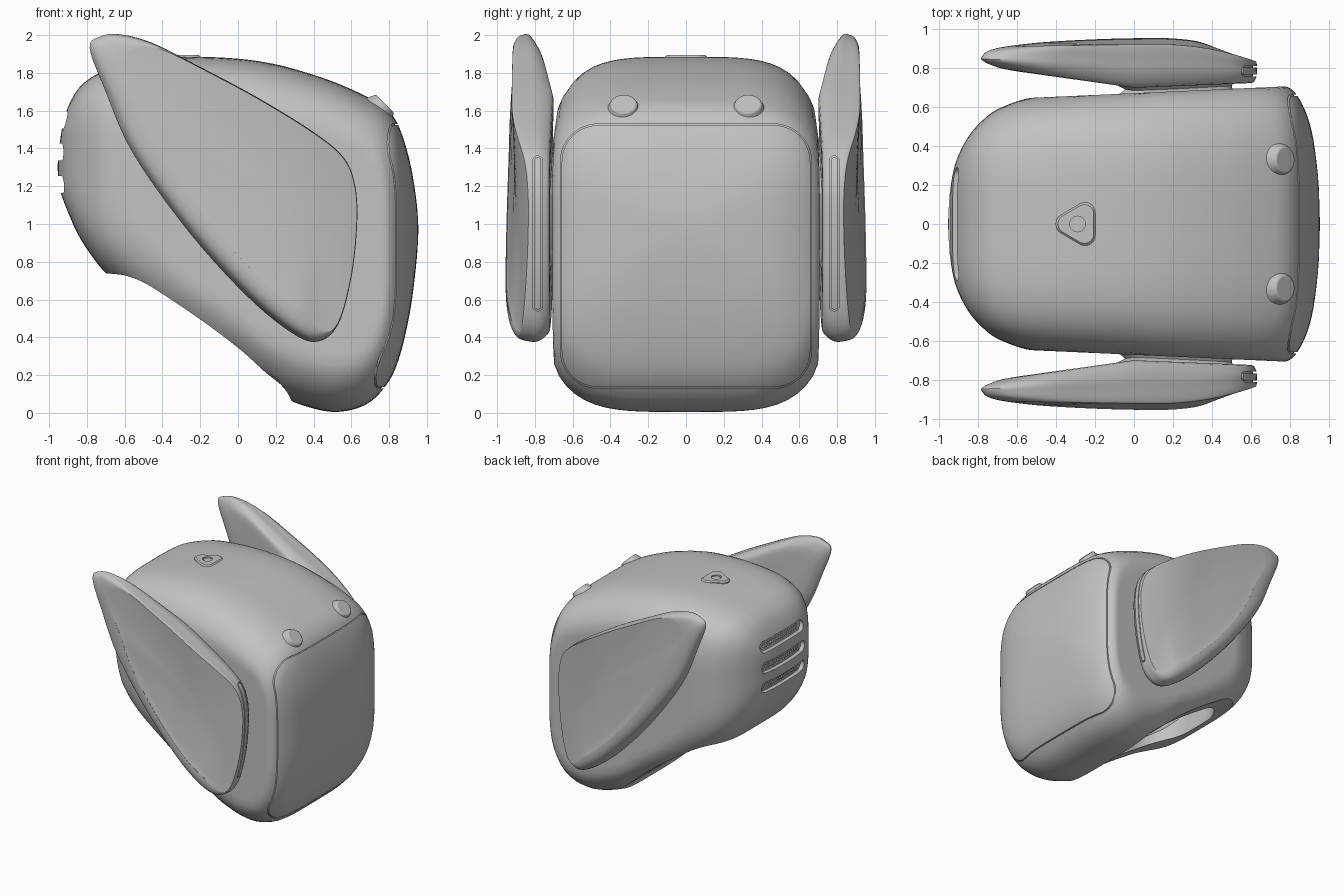
import bpy, bmesh, math
from mathutils import Matrix, Vector
from mathutils.bvhtree import BVHTree

if "Cube" in bpy.data.objects:
    bpy.data.objects.remove(bpy.data.objects["Cube"], do_unlink=True)

GREY = (.54, .54, .54, 1)
shell_grey = bpy.data.materials.new("shell grey")
shell_grey.use_nodes = True
shell_grey.diffuse_color = GREY
shell_grey.node_tree.nodes["Principled BSDF"].inputs["Base Color"].default_value = GREY


def smooth(rows, steps, closed=False):
    """Catmull-Rom curve through rows of numbers."""
    count, out = len(rows), []
    pick = lambda k: rows[k % count] if closed else rows[min(max(k, 0), count - 1)]
    for i in range(count if closed else count - 1):
        a, b, c, d = (pick(i + k) for k in (-1, 0, 1, 2))
        for s in range(steps):
            t = s / steps
            out.append(tuple(
                q + t * (r - p + t * (2*p - 5*q + 4*r - e + t * (3*(q - r) + e - p))) / 2
                for p, q, r, e in zip(a, b, c, d)))
    if not closed:
        out.append(rows[-1])
    return out


def add_loft(bm, rings, loop=False):
    """Skin a row of point rings; cap the ends or close them into a loop."""
    vs = [[bm.verts.new(p) for p in ring] for ring in rings]
    n = len(vs[0])
    pairs = list(zip(vs, vs[1:])) + ([(vs[-1], vs[0])] if loop else [])
    for a, b in pairs:
        for i in range(n):
            j = (i + 1) % n
            bm.faces.new((a[i], a[j], b[j], b[i]))
    if not loop:
        bm.faces.new(vs[0])
        bm.faces.new(vs[-1])


def finish(bm, name):
    bmesh.ops.recalc_face_normals(bm, faces=bm.faces)
    mesh = bpy.data.meshes.new(name)
    bm.to_mesh(mesh)
    bm.free()
    obj = bpy.data.objects.new(name, mesh)
    bpy.context.collection.objects.link(obj)
    mesh.materials.append(shell_grey)
    return obj


def loft(name, rings, loop=False):
    bm = bmesh.new()
    add_loft(bm, rings, loop)
    return finish(bm, name)


def select(obj):
    bpy.ops.object.select_all(action='DESELECT')
    obj.select_set(True)
    bpy.context.view_layer.objects.active = obj


def carve(obj, cutter):
    cutter.hide_render = True
    mod = obj.modifiers.new("carve", 'BOOLEAN')
    mod.operation, mod.solver, mod.object = 'DIFFERENCE', 'EXACT', cutter
    select(obj)
    bpy.ops.object.modifier_apply(modifier=mod.name)
    bpy.data.objects.remove(cutter, do_unlink=True)


def shade(obj):
    select(obj)
    bpy.ops.object.shade_smooth_by_angle(angle=math.radians(32))


def rounded(hw, hh, r, seg=10, fill=1):
    """Rounded rectangle outline; fill splits its straight sides."""
    pts = []
    for q, (sx, sy) in enumerate(((1, 1), (-1, 1), (-1, -1), (1, -1))):
        for k in range(seg + 1):
            a = (q + k / seg) * math.pi / 2
            pts.append((sx * (hw - r) + r * math.cos(a), sy * (hh - r) + r * math.sin(a)))
        nx, ny = ((-1, 1), (-1, -1), (1, -1), (1, 1))[q]
        end = (nx * (hw - r) + r * math.cos(a), ny * (hh - r) + r * math.sin(a))
        for k in range(1, fill):
            pts.append(tuple(u + (v - u) * k / fill for u, v in zip(pts[-k], end)))
    return pts


def along_x(outline, x, y, z):
    return [(x, y + u, z + v) for u, v in outline]


def along_z(outline, x, y, z):
    return [(x + u, y + v, z) for u, v in outline]


def probe(obj, side):
    """Function giving the surface x at (y, z), looking from side * x."""
    tree = BVHTree.FromPolygons([v.co for v in obj.data.vertices],
                                [tuple(p.vertices) for p in obj.data.polygons])

    def surface_x(y, z):
        hit = tree.ray_cast(Vector((side * 2, y, z)), Vector((-side, 0, 0)))[0]
        return hit.x if hit else side * .55
    return surface_x


def cut_groove(obj, y, z, hw, hh, r, width, deep):
    """Cut a thin rounded seam that follows the surface facing +x."""
    surface_x = probe(obj, 1)
    outer = along_x(rounded(hw, hh, r, fill=24), 1.2, y, z)
    inner = along_x(rounded(hw - width, hh - width, r - width, fill=24), 1.2, y, z)
    floors = [[(surface_x(v, w) - deep, v, w) for _, v, w in ring] for ring in (outer, inner)]
    carve(obj, loft("seam_cutter", [floors[0], outer, inner, floors[1]], loop=True))


# Head shell: stations of (x, top z, bottom z, half width)
STATIONS = [
    (-.955, 1.31, 1.29, .015), (-.945, 1.42, 1.19, .17), (-.915, 1.58, 1.10, .32),
    (-.85, 1.71, .95, .45), (-.77, 1.78, .825, .54), (-.69, 1.815, .73, .595),
    (-.55, 1.855, .61, .645), (-.4, 1.875, .5, .67), (-.2, 1.885, .36, .695),
    (0, 1.875, .23, .715), (.15, 1.855, .13, .735), (.3, 1.82, .055, .745),
    (.5, 1.755, .005, .755), (.67, 1.68, .04, .75), (.78, 1.615, .14, .712),
    (.85, 1.52, .28, .642), (.91, 1.33, .53, .49), (.945, 1.12, .8, .25),
    (.955, .98, .96, .015)]


def section(x, top, bottom, width, n=96):
    ring, limit = [], .672 + .045 * x
    for i in range(n):
        c, s = math.cos(math.tau * i / n), math.sin(math.tau * i / n)
        r = (c**4 + s**4) ** -.25
        y = max(-limit, min(limit, width * r * c))      # flat cheeks
        ring.append((x, y, (top + bottom) / 2 + (top - bottom) / 2 * r * s))
    return ring


sections = [section(*row) for row in smooth(STATIONS, 4)]
head = loft("head_shell", sections)

# Seam around the face panel
cut_groove(head, 0, .83, .665, .70, .2, .007, .015)

# Rear vent slots with perforated floors that follow the shell
rear_x = probe(head, -1)
slots, holes = bmesh.new(), bmesh.new()
hole = rounded(.009, .009, .006, 1)
for zc in (1.21, 1.38, 1.55):
    rings = []
    for k in range(41):
        y = -.29 * math.cos(math.pi * k / 40)
        overlap = max(0, abs(y) - .245)
        h = max(.005, math.sqrt(max(0, .045**2 - overlap**2)))
        rings.append([(-1.2, y, zc - h), (-1.2, y, zc + h),
                      (rear_x(y, zc + h) + .035, y, zc + h),
                      (rear_x(y, zc - h) + .035, y, zc - h)])
    add_loft(slots, rings)
    for row in (-1, 0, 1):
        for k in range(-8, 9):
            y, z = k * .03 + (row % 2) * .012, zc + row * .026
            add_loft(holes, [along_x(hole, rear_x(y, z) + d, y, z) for d in (.02, .06)])
carve(head, finish(slots, "vent_cutter"))
carve(head, finish(holes, "perforation_cutter"))

# Slanted underside with a crisp edge
UNDERSIDE = smooth([
    (-.72, .74), (-.6, .728), (-.5, .69), (-.4, .63), (-.2, .495), (0, .345),
    (.143, .217), (.245, .13), (.3, .03)], 4) + [(.3, -.2), (-.72, -.2)]
carve(head, loft("underside_cutter", [[(x, y, z) for x, z in UNDERSIDE] for y in (-1, 1)]))

# Hollow inside and the neck opening
carve(head, loft("cavity_cutter", [[(x * .8, y * .8, 1 + (z - 1) * .8) for x, y, z in ring]
                                   for ring in sections]))
neck = rounded(.44, .41, .3)
carve(head, loft("neck_cutter", [along_z(neck, -.21, 0, z) for z in (-.1, 1)]))
shade(head)

# Ears: outline in (x, z), shrunk about a pivot. Each ring gives (scale, depth)
# for the raised lower rim, then (scale, depth) for the plain upper edge.
EAR = smooth([
    (-.78, 1.93), (-.72, 1.99), (-.62, 2), (-.45, 1.955), (-.2, 1.83), (.1, 1.67),
    (.4, 1.485), (.56, 1.35), (.62, 1.2), (.63, 1), (.6, .72), (.53, .47), (.42, .38),
    (.28, .43), (.05, .62), (-.25, .95), (-.55, 1.37), (-.7, 1.71)], 5, closed=True)
EAR_RINGS = smooth([
    (.42, -.2, .42, -.2), (.42, 0, .42, 0), (.85, 0, .85, 0), (.95, .1, .95, .1),
    (1, .33, 1, .33), (1, .55, 1, .55), (.965, .85, 1, .72), (.89, .98, .993, .83),
    (.80, 1, .98, .87), (.788, .96, .96, .87), (.5, .87, .6, .84),
    (.22, .82, .25, .82), (.02, .82, .02, .82)], 3)
PIVOT = Vector((.42, 1.05))


def ear_point(x, z, row, side):
    reach = Vector((x, z)) - PIVOT
    rim = min(1, max(0, (reach.normalized().dot((-.9, -.42)) - .25) / .35))
    rim *= rim * (3 - 2 * rim)
    scale, depth = (row[k + 2] + (row[k] - row[k + 2]) * rim for k in (0, 1))
    px, pz = PIVOT + reach * scale
    inner = .70 + .14 * max(0, -px) + .04 * max(0, px)
    outer = .955 - (.42 * (px - .13)**2 if px > .13 else .06 * (px - .13)**2)
    return px, side * (inner + (outer - inner) * depth), pz


for side, label in ((1, "back"), (-1, "front")):
    ear = loft(label + "_ear", [[ear_point(x, z, row, side) for x, z in EAR]
                                for row in EAR_RINGS])
    cut_groove(ear, side * .785, .95, .026, .41, .025, .008, .02)
    shade(ear)

    # Low round button above the face panel
    bm = bmesh.new()
    tilt = Matrix.Translation((.757, side * .33, 1.616)) @ Matrix.Rotation(math.pi / 4, 4, 'Y')
    bmesh.ops.create_cone(bm, cap_ends=True, segments=40, radius1=.095, radius2=.068,
                          depth=.06, matrix=tilt)
    button = finish(bm, label + "_button")
    bevel = button.modifiers.new("soft rim", 'BEVEL')
    bevel.width, bevel.segments = .008, 3
    shade(button)

# Rounded triangular sensor on top, with a round recess
triangle = []
for k, (cx, cy) in enumerate(((-.35, 0), (-.252, -.058), (-.252, .058))):
    for j in range(9):
        a = math.pi + (k - .5 + j / 8) * math.tau / 3
        triangle.append((cx + .053 * math.cos(a), cy + .053 * math.sin(a)))
sensor = loft("top_sensor", [along_z(triangle, 0, 0, z) for z in (1.85, 1.885)]
              + [along_z([(-.28 + (u + .28) * .9, v * .9) for u, v in triangle], 0, 0, 1.895)])
circle = rounded(.04, .04, .0399, 8)
carve(sensor, loft("recess_cutter", [along_z(circle, -.29, 0, z) for z in (1.875, 2)]))
lens = rounded(.031, .031, .0309, 8)
shade(sensor)
shade(loft("sensor_lens", [along_z(lens, -.29, 0, z) for z in (1.86, 1.888)]))
